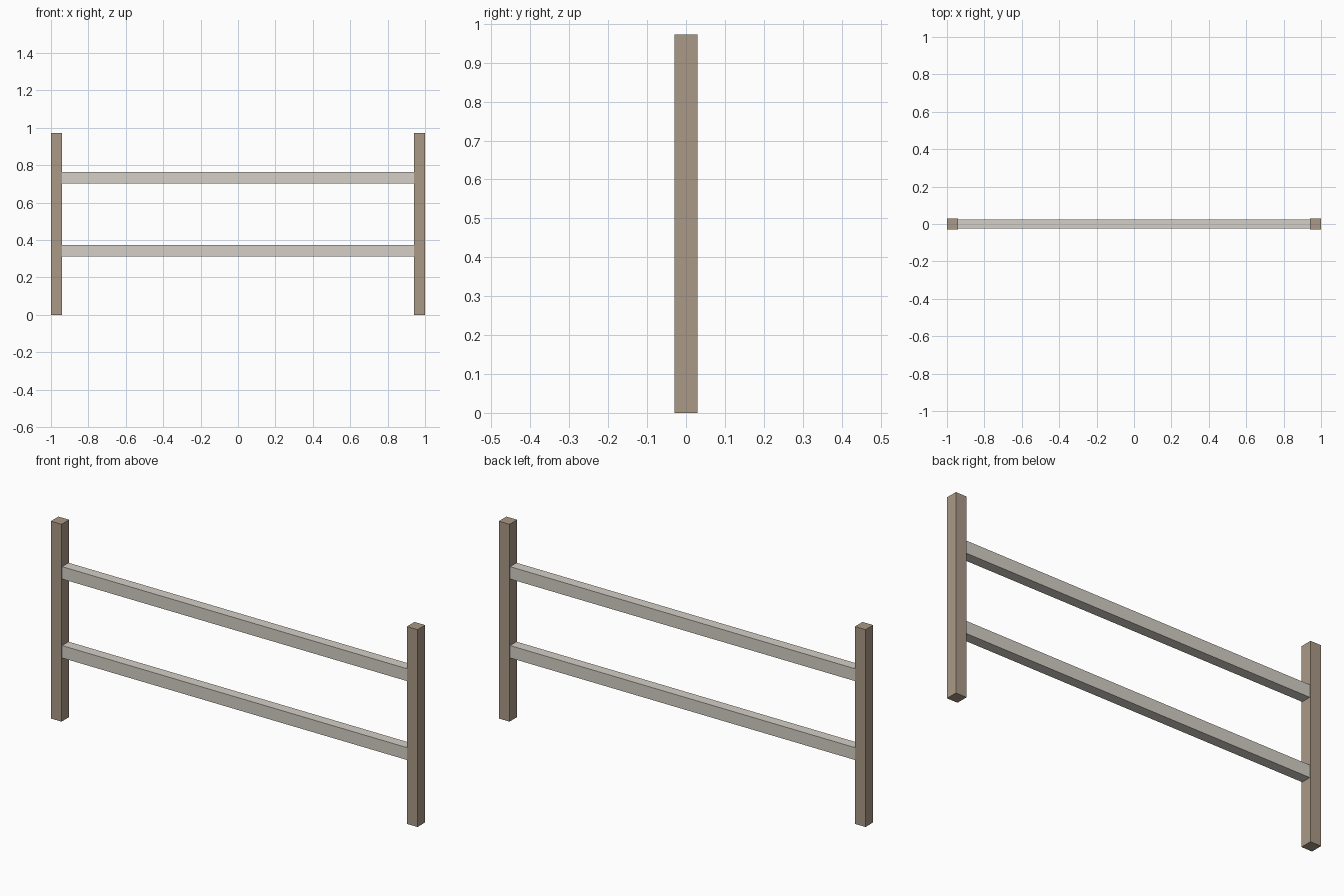
import bpy
import bmesh

if "Cube" in bpy.data.objects:
    bpy.data.objects.remove(bpy.data.objects["Cube"])


def material(name, color):
    mat = bpy.data.materials.new(name)
    mat.diffuse_color = color
    mat.use_nodes = True
    mat.node_tree.nodes["Principled BSDF"].inputs["Base Color"].default_value = mat.diffuse_color
    return mat


def box(name, size, center, mat):
    mesh = bpy.data.meshes.new(name)
    bm = bmesh.new()
    bmesh.ops.create_cube(bm, size=1)
    for v in bm.verts:
        v.co = [c + s * k for c, s, k in zip(center, size, v.co)]
    bm.to_mesh(mesh)
    bm.free()
    mesh.materials.append(mat)
    obj = bpy.data.objects.new(name, mesh)
    bpy.context.collection.objects.link(obj)
    return obj


post_mat = material("brown_wood", (0.40, 0.32, 0.24, 1))
rail_mat = material("pale_wood", (0.66, 0.63, 0.57, 1))

POST_W, HEIGHT = 0.058, 0.973

# Upright posts at both ends
for side, label in ((-1, "left"), (1, "right")):
    box(f"{label}_post", (POST_W, 0.059, HEIGHT),
        (side * (1 - POST_W / 2), 0, HEIGHT / 2), post_mat)

# Horizontal rails butted between the posts
for label, z in (("lower", 0.343), ("upper", 0.732)):
    box(f"{label}_rail", (2 - 2 * POST_W, 0.05, 0.061), (0, 0, z), rail_mat)
